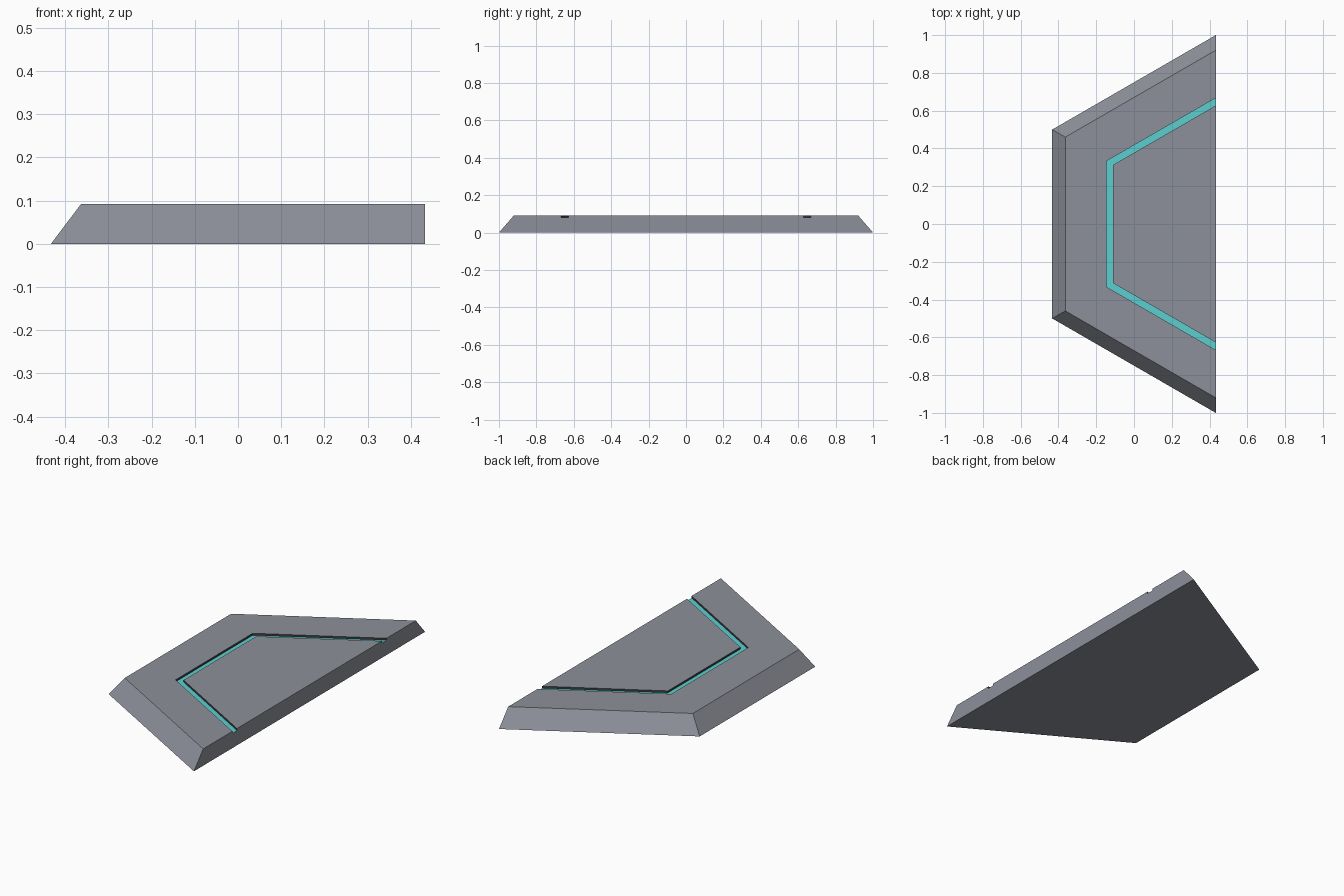
import bpy, bmesh, math

if "Cube" in bpy.data.objects:
    bpy.data.objects.remove(bpy.data.objects["Cube"])

APOTHEM = math.sqrt(3) / 2
H, FLOOR = 0.092, 0.081


def material(name, color):
    m = bpy.data.materials.new(name)
    m.diffuse_color = (*color, 1)
    m.use_nodes = True
    m.node_tree.nodes["Principled BSDF"].inputs["Base Color"].default_value = m.diffuse_color
    return m


mats = [material("stone grey", (0.265, 0.28, 0.32)),
        material("glow teal", (0.105, 0.62, 0.63)),
        material("groove dark", (0.045, 0.046, 0.05))]

# Half-hexagon rings from the base, over the bevel, through the groove
profile = [(1, 0), (0.92, H), (0.667, H), (0.667, FLOOR), (0.627, FLOOR), (0.627, H)]
band_mats = [0, 0, 2, 1, 2]

bm = bmesh.new()


def half_hex(r, z):
    cx = APOTHEM / 2
    return [bm.verts.new((x, y, z)) for x, y in
            ((cx, r), (cx - r * APOTHEM, r / 2), (cx - r * APOTHEM, -r / 2), (cx, -r))]


rings = [half_hex(r, z) for r, z in profile]
for a, b, mi in zip(rings, rings[1:], band_mats):
    for i in range(3):
        bm.faces.new((a[i], a[i + 1], b[i + 1], b[i])).material_index = mi

# Underside, inner top panel and straight cut end
bm.faces.new(rings[0])
bm.faces.new(rings[-1])
bm.faces.new([r[0] for r in rings] + [r[3] for r in reversed(rings)])
bmesh.ops.recalc_face_normals(bm, faces=bm.faces)

mesh = bpy.data.meshes.new("half_hex_tile")
bm.to_mesh(mesh)
bm.free()
for m in mats:
    mesh.materials.append(m)
bpy.context.collection.objects.link(bpy.data.objects.new("half_hex_tile", mesh))
